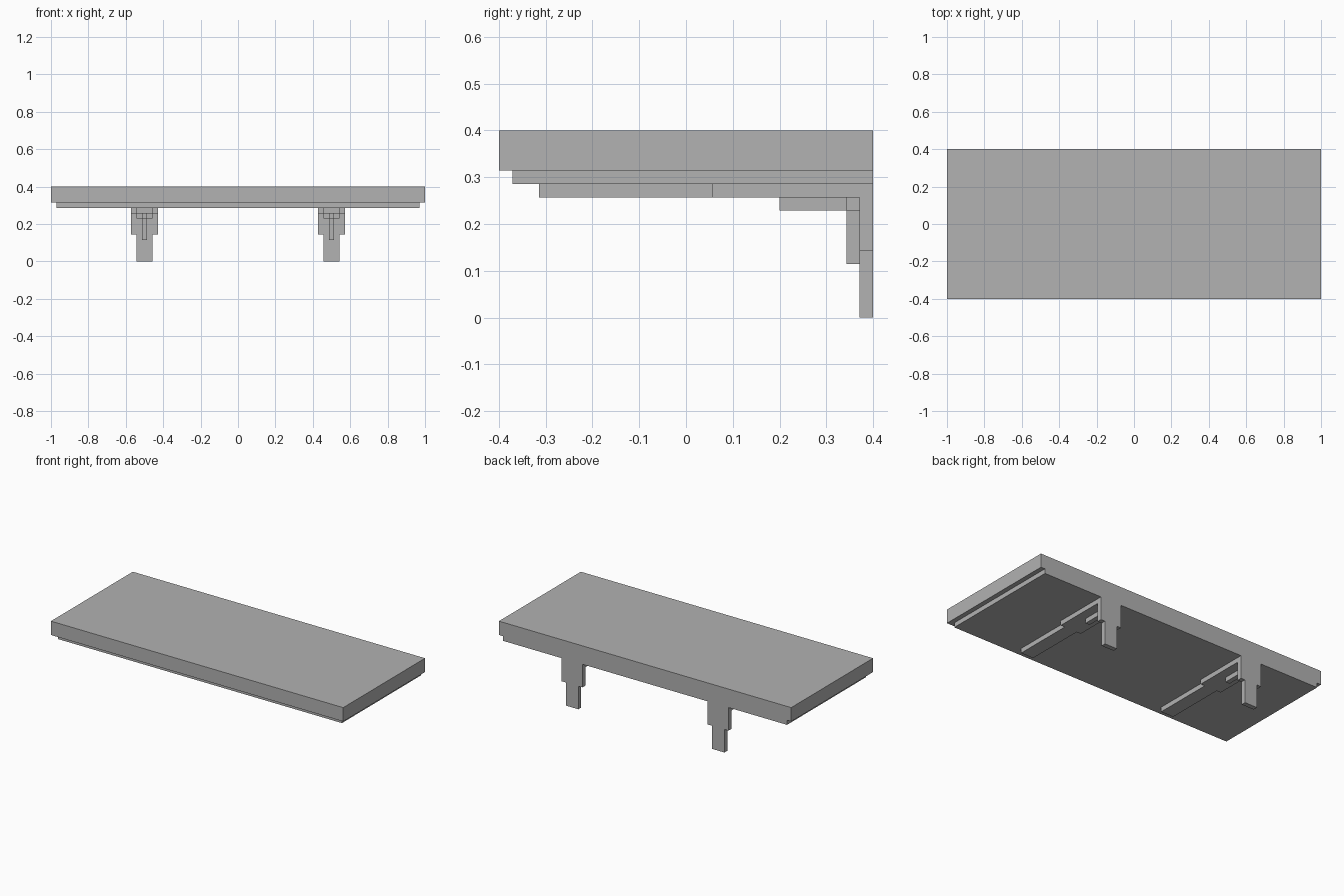
import bpy
import bmesh
from mathutils import Vector

U = 1 / 35  # building unit: every part sits on this grid

cube = bpy.data.objects.get("Cube")
if cube:
    bpy.data.objects.remove(cube, do_unlink=True)

# Single flat colour
grey = bpy.data.materials.new("light_grey")
grey.use_nodes = True
colour = (0.445, 0.445, 0.445, 1)
grey.diffuse_color = colour
grey.node_tree.nodes["Principled BSDF"].inputs["Base Color"].default_value = colour


def box(name, centre_x, half_width, y_range, z_range):
    """Flat-sided box, measured in building units."""
    low = Vector((centre_x - half_width, y_range[0], z_range[0])) * U
    high = Vector((centre_x + half_width, y_range[1], z_range[1])) * U
    bm = bmesh.new()
    bmesh.ops.create_cube(bm, size=1)
    bmesh.ops.scale(bm, vec=high - low, verts=bm.verts)
    bmesh.ops.translate(bm, vec=(low + high) / 2, verts=bm.verts)
    mesh = bpy.data.meshes.new(name)
    bm.to_mesh(mesh)
    bm.free()
    mesh.materials.append(grey)
    obj = bpy.data.objects.new(name, mesh)
    bpy.context.collection.objects.link(obj)


# Shelf board and the thinner board under it
box("shelf_board", 0, 35, (-14, 14), (11, 14))
box("under_board", 0, 34, (-13, 14), (10, 11))

# Two stepped wall brackets
for side, x in (("left", 17.5), ("right", -17.5)):
    # Wall plate
    box(side + "_wall_plate_wide", x, 2.5, (13, 14), (5, 10))
    box(side + "_wall_plate_narrow", x, 1.5, (13, 14), (0, 5))
    # Arm under the shelf
    box(side + "_arm_wide", x, 2.5, (2, 13), (9, 10))
    box(side + "_arm_narrow", x, 1.5, (-11, 2), (9, 10))
    # Stiffening ribs and the corner block joining them
    box(side + "_corner_block", x, 1.5, (12, 13), (8, 9))
    box(side + "_arm_rib", x, 0.5, (7, 12), (8, 9))
    box(side + "_wall_rib", x, 0.5, (12, 13), (4, 8))
